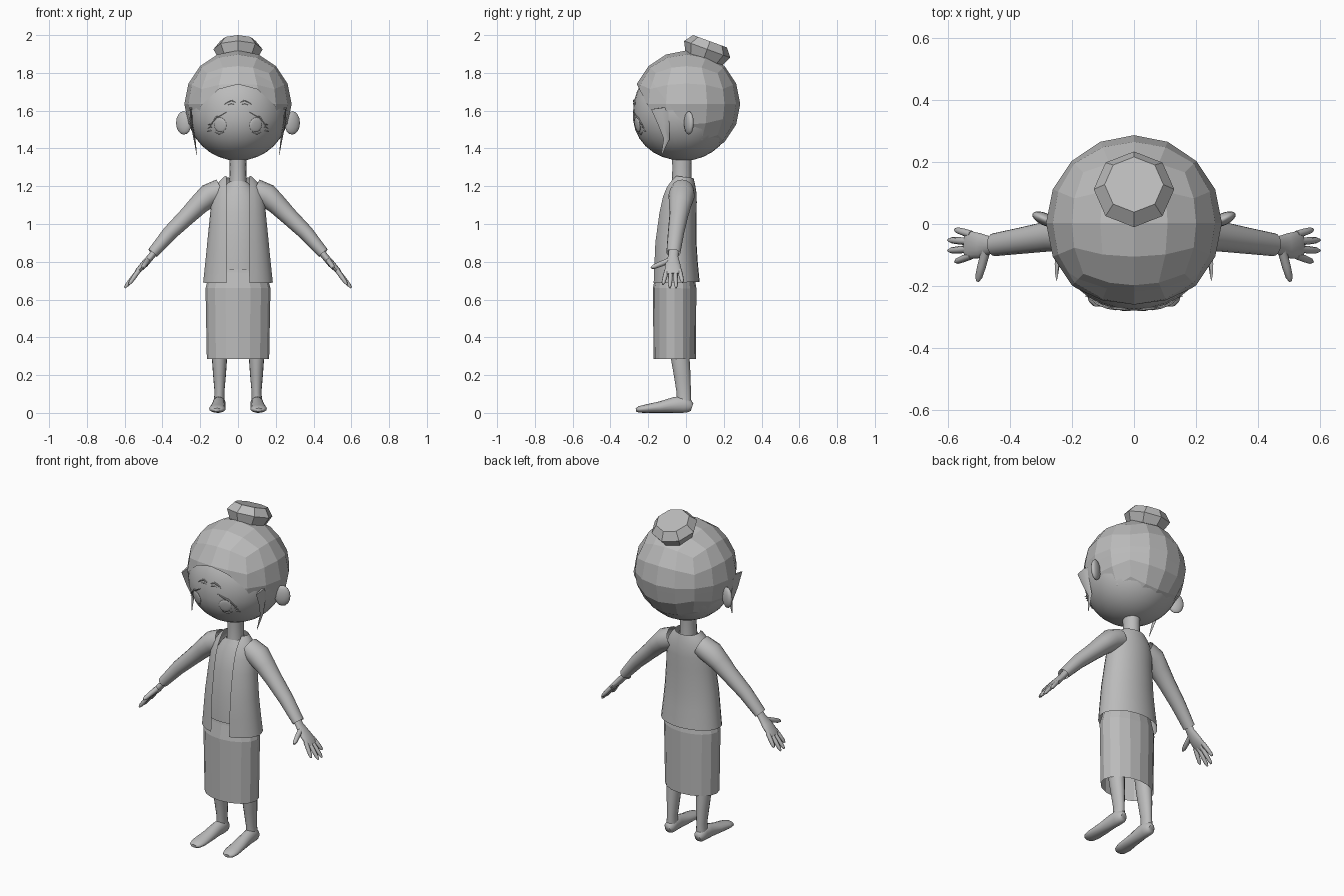
import bpy, bmesh, math
from mathutils import Vector, Matrix, Euler

grey = bpy.data.materials.new("plain_grey")
grey.diffuse_color = (0.5, 0.5, 0.5, 1)
X, Y = Vector((1, 0, 0)), Vector((0, 1, 0))


def finish(name, bm, smooth=True, mirror=False):
    bmesh.ops.recalc_face_normals(bm, faces=bm.faces)
    me = bpy.data.meshes.new(name)
    bm.to_mesh(me)
    bm.free()
    me.materials.append(grey)
    for p in me.polygons:
        p.use_smooth = smooth
    if smooth:
        me.set_sharp_from_angle(angle=math.radians(50))
    ob = bpy.data.objects.new(name, me)
    bpy.context.collection.objects.link(ob)
    if mirror:
        ob.modifiers.new("mirror", 'MIRROR').use_mirror_merge = False
    return ob


def loft(name, rings, ref=Y, sides=16, cap=True, mirror=False, gap=0, smooth=True):
    """Skin elliptical rings (centre, radius across ref, radius along ref); gap leaves the front open."""
    bm = bmesh.new()
    cs = [Vector(r[0]) for r in rings]
    rows = []
    for i, (c, ru, rv) in enumerate(rings):
        t = (cs[min(i + 1, len(cs) - 1)] - cs[max(i - 1, 0)]).normalized()
        v = (ref - t * ref.dot(t)).normalized()
        u = t.cross(v)
        phi = math.asin(min(0.95, gap / ru)) if gap else 0
        n = sides + 1 if gap else sides
        row = []
        for k in range(n):
            a = -math.pi / 2 + phi + (2 * math.pi - 2 * phi) * k / sides
            row.append(bm.verts.new(cs[i] + u * ru * math.cos(a) + v * rv * math.sin(a)))
        rows.append(row)
    for a, b in zip(rows, rows[1:]):
        n = len(a)
        for k in range(n - 1 if gap else n):
            j = (k + 1) % n
            bm.faces.new((a[k], a[j], b[j], b[k]))
    if cap:
        bm.faces.new(rows[0])
        bm.faces.new(rows[-1])
    return finish(name, bm, smooth, mirror)


def ball(name, loc, scale, rot=(0, 0, 0), seg=16, mirror=False):
    bm = bmesh.new()
    m = Matrix.LocRotScale(Vector(loc), Euler(rot), Vector(scale))
    bmesh.ops.create_uvsphere(bm, u_segments=seg, v_segments=seg // 2, radius=1, matrix=m)
    return finish(name, bm, True, mirror)


def body(rows):
    return [((0, cy, z), rx, ry) for z, cy, rx, ry in rows]


# Head with a fuller lower face
def fuller(y, z):
    return y * (1 + 0.35 * max(0, 1.6 - z)) if y < 0 else y


def face_point(x, z, out=0.0):
    s = max(0, 1 - (x / 0.268) ** 2 - ((z - 1.6) / 0.265) ** 2)
    return (x, fuller(-0.012 - 0.268 * math.sqrt(s), z) - out, z)


head = ball("head", (0, -0.012, 1.6), (0.268, 0.268, 0.265), seg=32)
for v in head.data.vertices:
    v.co.y = fuller(v.co.y, v.co.z)

# Eyes, lids, lashes and brows
ball("eye", face_point(0.095, 1.525), (0.036, 0.007, 0.04), (0.2, 0, 0.37), mirror=True)


def stroke(name, pts, r=0.004):
    n = len(pts) - 1
    rings = [(face_point(x, z, 0.003), r * (1 - 0.7 * abs(2 * i / n - 1)),
              r * (1 - 0.7 * abs(2 * i / n - 1))) for i, (x, z) in enumerate(pts)]
    loft(name, rings, ref=Y, sides=6, mirror=True)


stroke("upper_lid", [(0.058, 1.595), (0.085, 1.58), (0.115, 1.565), (0.14, 1.535), (0.15, 1.51)], 0.006)
stroke("lower_lid", [(0.075, 1.485), (0.1, 1.475), (0.125, 1.487)])
for i in range(3):
    z = 1.495 + 0.018 * i
    x = 0.142 - 0.003 * i
    loft("lash", [(face_point(x, z), 0.004, 0.004),
                  (face_point(x + 0.022, z - 0.006, 0.012), 0.001, 0.001)], sides=5, mirror=True)
stroke("brow", [(0.012, 1.645), (0.035, 1.655), (0.058, 1.645), (0.075, 1.632)], 0.006)
stroke("brow_crease", [(0.015, 1.632), (0.035, 1.638), (0.055, 1.63)], 0.003)

# Ears and neck
ball("ear", (0.287, 0.015, 1.535), (0.045, 0.02, 0.062), (0, 0, 0.42), mirror=True)
loft("neck", body([(1.15, -0.025, 0.055, 0.058), (1.22, -0.023, 0.046, 0.052),
                   (1.3, -0.022, 0.044, 0.05), (1.38, -0.022, 0.048, 0.054)]))

# Hair cap: faceted rounded cube, cut along the hairline and around the ears
bm = bmesh.new()
bmesh.ops.create_cube(bm, size=2)
bmesh.ops.subdivide_edges(bm, edges=bm.edges[:], cuts=3, use_grid_fill=True)
for v in bm.verts:
    d = Vector([math.tan(c * math.pi / 4) for c in v.co]).normalized()
    v.co = d * 0.284 + Vector((0, 0.003, 1.635))


def cut(co, no, clear=False):
    bmesh.ops.bisect_plane(bm, geom=bm.verts[:] + bm.edges[:] + bm.faces[:], plane_co=co,
                           plane_no=no, clear_outer=clear)


ear_co, ear_no = Vector((0, -0.06, 1.59)), Vector((0, -0.22, -0.16)).normalized()
cut((0, -0.25, 1.72), (0, -0.27, -0.14), True)
cut((0, 0, 1.6), (0, 0, -1))
cut(ear_co, ear_no)
gone = [f for f in bm.faces if f.calc_center_median().z < 1.6
        and (f.calc_center_median() - ear_co).dot(ear_no) > 0]
bmesh.ops.delete(bm, geom=gone, context='FACES')
finish("hair_cap", bm, smooth=False)

# Side locks and bun
loft("side_lock", [((0.25, -0.13, 1.615), 0.006, 0.055), ((0.246, -0.118, 1.53), 0.006, 0.03),
                   ((0.23, -0.102, 1.45), 0.005, 0.016), ((0.218, -0.13, 1.365), 0.001, 0.002)],
     sides=8, mirror=True)
axis = Vector((0, math.sin(0.35), math.cos(0.35)))
loft("hair_bun", [(Vector((0, 0.112, 1.925)) + axis * h, r, r)
                  for h, r in ((-0.06, 0.1), (0, 0.13), (0.045, 0.095))], sides=8, smooth=False)

# Shirt, open jacket and skirt
loft("shirt", body([(0.76, -0.056, 0.157, 0.107), (0.9, -0.057, 0.146, 0.102),
                    (1.05, -0.047, 0.13, 0.091), (1.14, -0.036, 0.11, 0.08),
                    (1.19, -0.027, 0.08, 0.064), (1.22, -0.023, 0.05, 0.055)]), sides=24, cap=False)
loft("jacket", body([(0.69, -0.053, 0.185, 0.125), (0.8, -0.056, 0.173, 0.118),
                     (0.9, -0.057, 0.163, 0.113), (1.05, -0.047, 0.148, 0.103),
                     (1.13, -0.037, 0.142, 0.095), (1.18, -0.028, 0.13, 0.085),
                     (1.225, -0.02, 0.1, 0.068), (1.25, -0.017, 0.075, 0.057)]),
     sides=24, cap=False, gap=0.06)
loft("skirt", body([(0.285, -0.06, 0.165, 0.112), (0.66, -0.06, 0.172, 0.115),
                    (0.74, -0.058, 0.15, 0.1), (0.8, -0.056, 0.14, 0.094)]),
     cap=False, smooth=False)

# Sleeves with open cuffs
loft("sleeve", [((0.09, -0.02, 1.178), 0.062, 0.062), ((0.155, -0.023, 1.15), 0.063, 0.07),
                ((0.205, -0.03, 1.105), 0.054, 0.06), ((0.265, -0.038, 1.045), 0.047, 0.05),
                ((0.36, -0.053, 0.953), 0.04, 0.043), ((0.452, -0.067, 0.846), 0.03, 0.037)],
     cap=False, mirror=True)

# Hands: palm, four fingers and thumb
loft("palm", [((0.42, -0.062, 0.885), 0.02, 0.026), ((0.46, -0.068, 0.828), 0.018, 0.027),
              ((0.495, -0.07, 0.788), 0.019, 0.04), ((0.53, -0.068, 0.752), 0.014, 0.045),
              ((0.545, -0.067, 0.735), 0.008, 0.038)], mirror=True)


def finger(name, a, b, r):
    a, b = Vector(a), Vector(b)
    ref = X if abs((b - a).normalized().y) > 0.7 else Y
    loft(name, [(a.lerp(b, f), r * s, r * s) for f, s in
                ((0, 1), (0.5, 0.95), (0.85, 0.8), (1, 0.35))], ref=ref, sides=8, mirror=True)


for y, tip in ((-0.034, (0.578, -0.018, 0.69)), (-0.057, (0.6, -0.052, 0.662)),
               (-0.08, (0.6, -0.086, 0.662)), (-0.102, (0.577, -0.122, 0.68))):
    finger("finger", (0.525, y, 0.755), tip, 0.0125)
finger("thumb", (0.478, -0.085, 0.808), (0.505, -0.185, 0.768), 0.015)

# Legs and feet
loft("leg", [((0.085, -0.05, 0.72), 0.06, 0.07), ((0.095, -0.04, 0.45), 0.047, 0.058),
             ((0.098, -0.03, 0.285), 0.04, 0.049), ((0.098, -0.02, 0.2), 0.034, 0.044),
             ((0.098, -0.012, 0.11), 0.026, 0.038), ((0.1, -0.01, 0.05), 0.029, 0.038)], mirror=True)
loft("foot", [((0.1, 0.032, 0.03), 0.02, 0.018), ((0.1, 0.018, 0.035), 0.034, 0.03),
              ((0.1, -0.015, 0.045), 0.045, 0.035), ((0.102, -0.06, 0.042), 0.042, 0.034),
              ((0.105, -0.14, 0.03), 0.03, 0.04), ((0.109, -0.215, 0.022), 0.022, 0.044),
              ((0.111, -0.25, 0.018), 0.017, 0.036), ((0.111, -0.265, 0.016), 0.009, 0.02)],
     ref=X, mirror=True)
